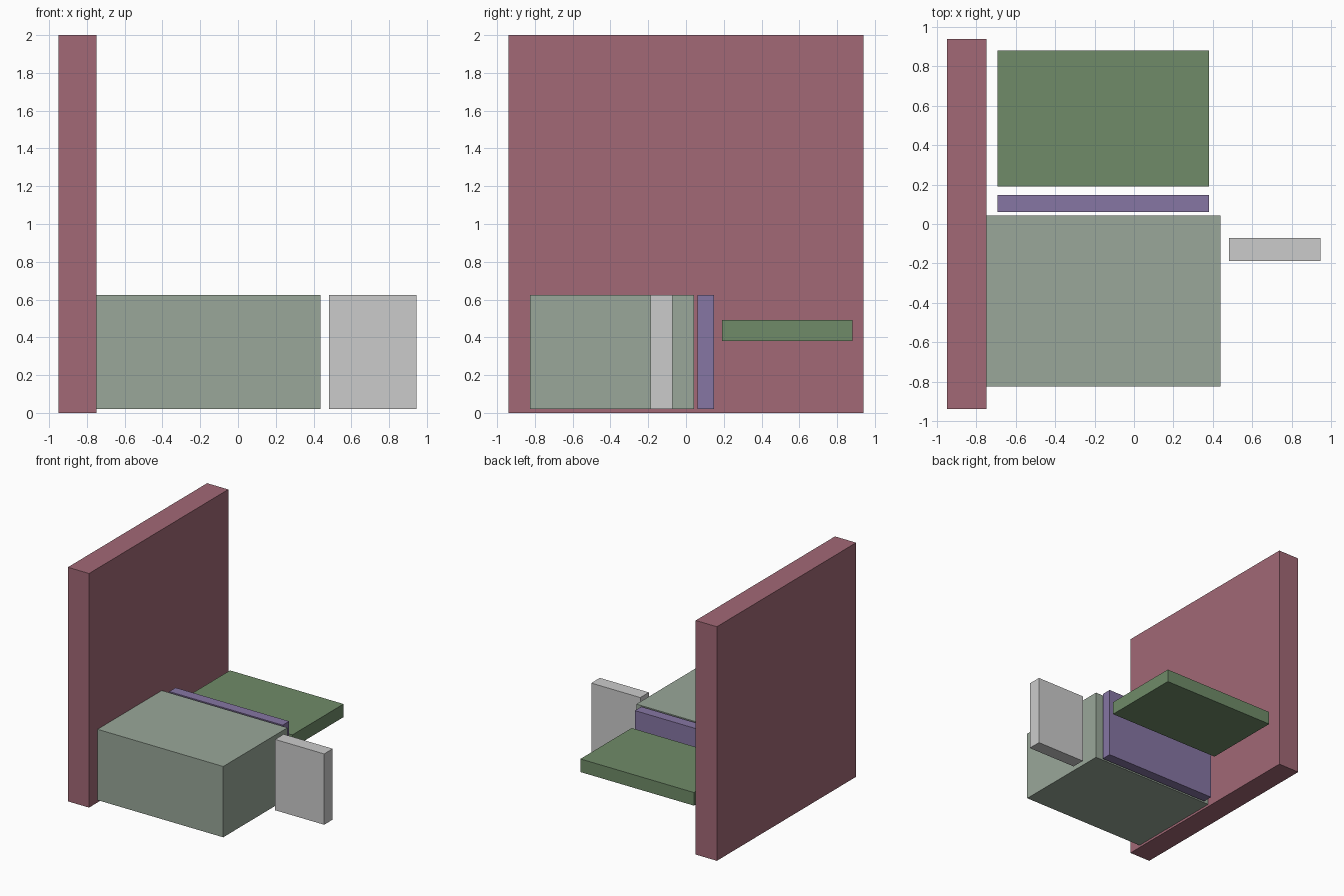
import bpy

if "Cube" in bpy.data.objects:
    bpy.data.objects.remove(bpy.data.objects["Cube"])


def box(name, x, y, z, color=None):
    """Axis-aligned block given as (min, max) ranges."""
    mid = [(a + b) / 2 for a, b in (x, y, z)]
    bpy.ops.mesh.primitive_cube_add(size=1, location=mid)
    obj = bpy.context.object
    obj.name = name
    obj.scale = [b - a for a, b in (x, y, z)]
    bpy.ops.object.transform_apply(location=False, rotation=False, scale=True)
    if color:
        mat = bpy.data.materials.new(name + "_color")
        mat.diffuse_color = (*color, 1)
        mat.use_nodes = True
        mat.node_tree.nodes["Principled BSDF"].inputs["Base Color"].default_value = mat.diffuse_color
        obj.data.materials.append(mat)
    return obj


# Tall upright wall
box("back_wall", (-0.95, -0.75), (-0.94, 0.94), (0, 2), (0.36, 0.14, 0.18))

# Large block against the wall
box("main_block", (-0.75, 0.438), (-0.825, 0.043), (0.02, 0.625), (0.32, 0.39, 0.32))

# Thin upright panel beside the block
box("side_panel", (-0.692, 0.381), (0.06, 0.147), (0.02, 0.625), (0.24, 0.18, 0.37))

# Floating horizontal shelf
box("shelf", (-0.692, 0.381), (0.19, 0.881), (0.38, 0.492), (0.16, 0.26, 0.14))

# Grey upright slab in front of the block's end
box("end_slab", (0.482, 0.946), (-0.188, -0.072), (0.02, 0.625))
